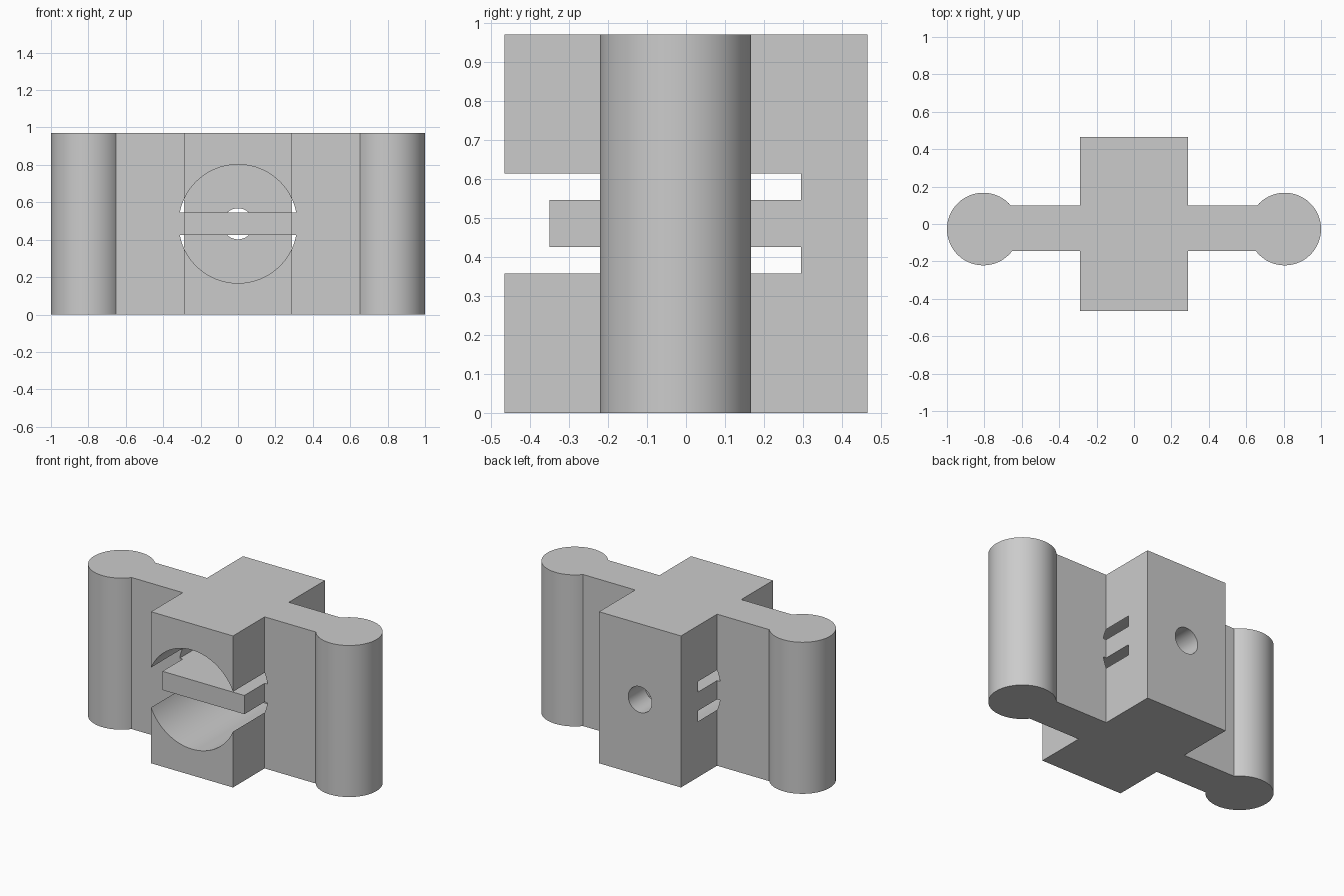
import bpy, bmesh, math
from mathutils import Vector

cube = bpy.data.objects.get("Cube")
if cube:
    bpy.data.objects.remove(cube, do_unlink=True)

HEIGHT = 0.97
MID = HEIGHT / 2        # height of the bore axis
HALF_W, HALF_D = 0.29, 0.465
ARM_FRONT, ARM_BACK = -0.145, 0.10
POST_X, POST_Y, POST_R = 0.806, -0.027, 0.194
BORE_R, BORE_END = 0.317, 0.295
BAR_HALF, BAR_FRONT = 0.06, -0.35
HOLE_R = 0.083

grey = bpy.data.materials.new("plain grey")
grey.use_nodes = True
colour = (0.6, 0.6, 0.6, 1)
grey.diffuse_color = colour
grey.node_tree.nodes["Principled BSDF"].inputs["Base Color"].default_value = colour


def arc(cx, cy, r, start, end, steps):
    return [(cx + r * math.cos(start + (end - start) * i / steps),
             cy + r * math.sin(start + (end - start) * i / steps)) for i in range(steps + 1)]


def prism(name, outline, start, end, axis):
    """Extrude an outline along z, or an x-z outline along y."""
    place = (lambda p, d: (p[0], p[1], d)) if axis == "z" else (lambda p, d: (p[0], d, p[1]))
    bm = bmesh.new()
    face = bm.faces.new([bm.verts.new(place(p, start)) for p in outline])
    made = bmesh.ops.extrude_face_region(bm, geom=[face])
    shift = Vector(place((0, 0), end - start))
    bmesh.ops.translate(bm, vec=shift, verts=[v for v in made["geom"] if isinstance(v, bmesh.types.BMVert)])
    bmesh.ops.recalc_face_normals(bm, faces=bm.faces)
    mesh = bpy.data.meshes.new(name)
    bm.to_mesh(mesh)
    bm.free()
    mesh.materials.append(grey)
    obj = bpy.data.objects.new(name, mesh)
    bpy.context.collection.objects.link(obj)
    return obj


# Cross-shaped outline with a round post at the end of each arm
low = math.asin((ARM_FRONT - POST_Y) / POST_R)
high = math.asin((ARM_BACK - POST_Y) / POST_R)
right_post = arc(POST_X, POST_Y, POST_R, -math.pi - low, math.pi - high, 64)
half = [(HALF_W, -HALF_D), (HALF_W, ARM_FRONT)] + right_post + [(HALF_W, ARM_BACK), (HALF_W, HALF_D)]
outline = half + [(-x, y) for x, y in reversed(half)]
body = prism("connector_body", outline, 0, HEIGHT, "z")

# Bore above and below the bar, the gap in front of it, and the rear hole
tilt = math.asin(BAR_HALF / BORE_R)
front = -HALF_D - 0.1
cutters = []
for name, turn in (("upper_bore_cutter", 0), ("lower_bore_cutter", math.pi)):
    segment = arc(0, MID, BORE_R, turn + tilt, turn + math.pi - tilt, 64)
    cutters.append(prism(name, segment, front, BORE_END, "y"))
w, h = HALF_W + 0.05, BAR_HALF + 0.005
gap = [(-w, MID - h), (w, MID - h), (w, MID + h), (-w, MID + h)]
cutters.append(prism("bar_gap_cutter", gap, front, BAR_FRONT, "y"))
hole = arc(0, MID, HOLE_R, 0, math.tau, 48)[:-1]
cutters.append(prism("rear_hole_cutter", hole, BORE_END, HALF_D + 0.1, "y"))

bpy.ops.object.select_all(action="DESELECT")
body.select_set(True)
bpy.context.view_layer.objects.active = body
for cutter in cutters:
    cutter.hide_render = True
    cut = body.modifiers.new(cutter.name, "BOOLEAN")
    cut.operation = "DIFFERENCE"
    cut.solver = "EXACT"
    cut.object = cutter
    bpy.ops.object.modifier_apply(modifier=cut.name)
    bpy.data.objects.remove(cutter, do_unlink=True)

bpy.ops.object.shade_smooth_by_angle(angle=math.radians(30))
